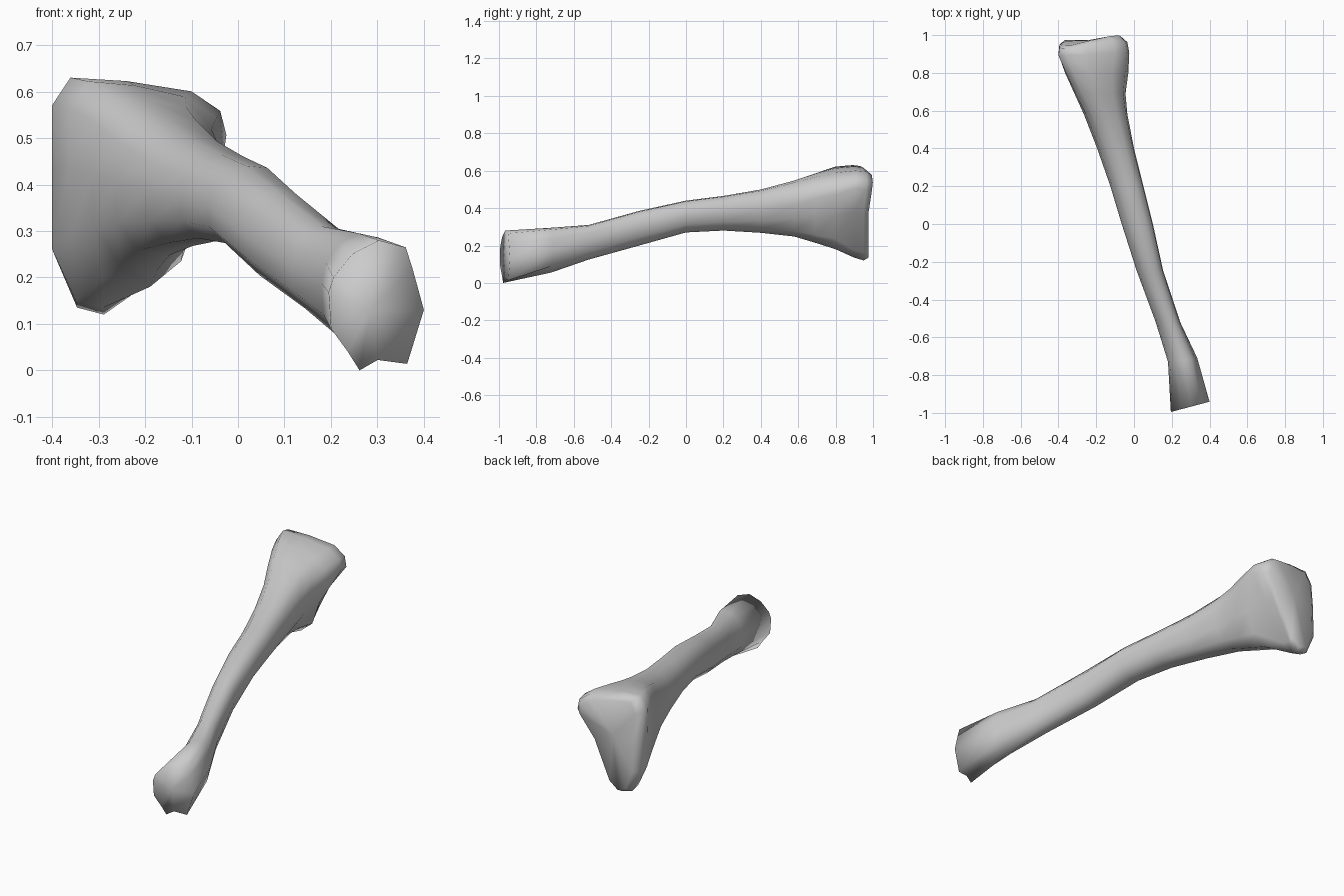
import bpy
import bmesh
from math import cos, sin, tau

cube = bpy.data.objects.get("Cube")
if cube:
    bpy.data.objects.remove(cube, do_unlink=True)

SIDES = 12


def shaft_point(i):
    """Circle with two opposite corners a little fuller."""
    c, s = cos(tau * i / SIDES), sin(tau * i / SIDES)
    full = 1.1 if c * s > .1 else 1
    return c * full, s * full


# Cross-section outlines in a -1..1 box, counter-clockwise from +x
shaft = [shaft_point(i) for i in range(SIDES)]
neck = [(1, .32), (.9, .64), (.5, .85), (-.15, .96), (-.74, 1), (-.97, .74),
        (-1, .15), (-.96, -.5), (-.55, -.9), (.05, -1), (.45, -.75), (.7, -.2)]
head = [(1, .5), (.93, .71), (.6, .88), (-.15, .97), (-.79, 1), (-1, .76),
        (-1, .18), (-1, -.49), (-.73, -.94), (-.41, -1), (-.09, -.84), (.5, 0)]
foot = [(1, -.07), (.76, .57), (.62, .89), (.05, 1), (-.5, .79), (-.9, .43),
        (-1, .2), (-.95, -.36), (-.6, -.71), (-.35, -1), (.03, -.84), (.65, -.9)]

# Stations: y, x min, x max, z min, z max, outline, blend from shaft, yaw
stations = [
    (-.968, .195, .40, .0, .28, foot, 1, .027),
    (-.72, .18, .335, .055, .295, foot, .5, .01),
    (-.52, .115, .245, .125, .31, foot, .2, 0),
    (-.25, .015, .155, .20, .385, shaft, 0, 0),
    (0, -.065, .10, .27, .44, shaft, 0, 0),
    (.2, -.125, .05, .28, .465, shaft, 0, 0),
    (.4, -.195, .0, .268, .50, neck, .15, 0),
    (.58, -.265, -.035, .248, .55, neck, .4, 0),
    (.69, -.315, -.045, .215, .59, neck, .8, 0),
    (.8, -.365, -.03, .18, .622, neck, 1, 0),
    (.9, -.40, -.025, .135, .63, head, 1, .01),
    (.95, -.395, -.035, .12, .625, head, 1, .025),
    (.975, -.365, -.07, .135, .605, head, 1, .036),
]


def add_ring(bm, y, x0, x1, z0, z1, outline, blend, yaw):
    """Add one loop of vertices, fitted to the given box."""
    ring = []
    for (su, sv), (ou, ov) in zip(shaft, outline):
        u = su + (ou - su) * blend
        v = sv + (ov - sv) * blend
        swing = max(v, 0) if outline is head else 1
        ring.append(bm.verts.new(((x0 + x1 + u * (x1 - x0)) / 2,
                                  y + yaw * u * swing,
                                  (z0 + z1 + v * (z1 - z0)) / 2)))
    return ring


def add_cap(bm, ring, centre):
    """Close an end with a fan around a centre point."""
    hub = bm.verts.new(centre)
    for a, b in zip(ring, ring[1:] + ring[:1]):
        bm.faces.new((a, b, hub))


bm = bmesh.new()
rings = [add_ring(bm, *s) for s in stations]

# Skin between neighbouring sections
for r, s in zip(rings, rings[1:]):
    for i in range(SIDES):
        j = (i + 1) % SIDES
        bm.faces.new((r[i], r[j], s[j], s[i]))

# Blunt ends
add_cap(bm, rings[0], (.285, -.965, .13))
add_cap(bm, rings[-1], (-.25, .972, .42))
bmesh.ops.recalc_face_normals(bm, faces=bm.faces)

mesh = bpy.data.meshes.new("long_bone")
bm.to_mesh(mesh)
bm.free()
bone = bpy.data.objects.new("long_bone", mesh)
bpy.context.collection.objects.link(bone)

# Plain grey surface
grey = bpy.data.materials.new("bone_grey")
grey.use_nodes = True
colour = (.6, .6, .6, 1)
grey.diffuse_color = colour
grey.node_tree.nodes["Principled BSDF"].inputs["Base Color"].default_value = colour
mesh.materials.append(grey)

# Soft shading all over, ends included
mesh.shade_smooth()
